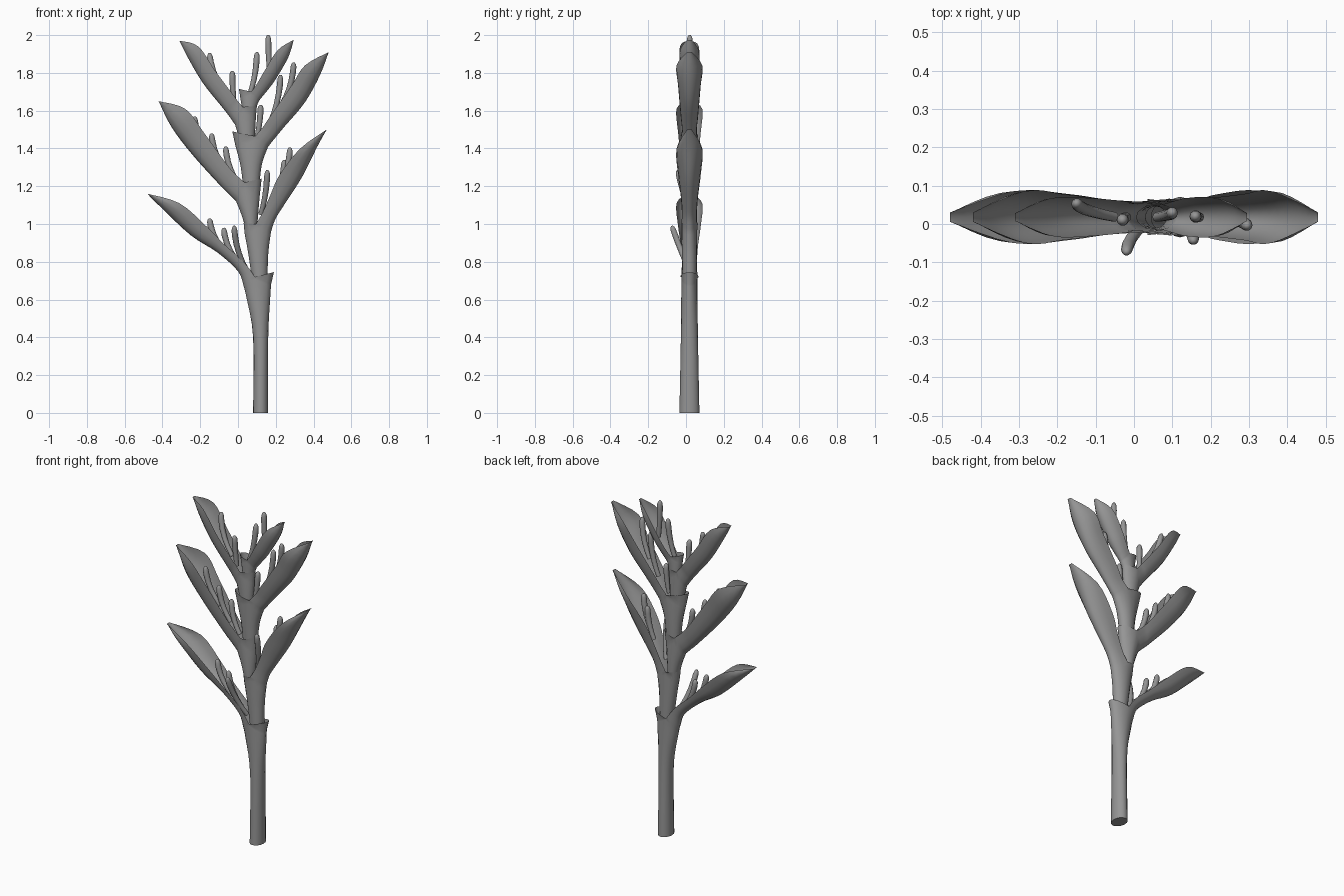
import bpy, bmesh
from math import sin, cos, pi
from mathutils import Vector

cube = bpy.data.objects.get("Cube")
if cube:
    bpy.data.objects.remove(cube)

AXIS_Y = 0.018   # depth of the plane the plant grows in
HALF = 8         # face columns in half a sheath
STEPS = 4        # rings between two control sections

plant = bpy.data.materials.new("plant grey")
plant.use_nodes = True
grey = (0.3, 0.3, 0.3, 1)
plant.diffuse_color = grey
plant.node_tree.nodes["Principled BSDF"].inputs["Base Color"].default_value = grey


def smooth_rows(rows):
    """Catmull-Rom interpolation through rows of numbers."""
    rows = [Vector(r) for r in rows]
    out = []
    for i in range(len(rows) - 1):
        a, b, c = rows[max(i - 1, 0)], rows[i], rows[i + 1]
        d = rows[min(i + 2, len(rows) - 1)]
        for s in range(STEPS):
            t = s / STEPS
            out.append(b + (c - a) * (t / 2)
                       + (a * 2 - b * 5 + c * 4 - d) * (t * t / 2)
                       + (b * 3 - a - c * 3 + d) * (t ** 3 / 2))
    return out + [rows[-1]]


def arc(side, middle, width):
    """U-shaped section from one rim, round the middle, to the other rim."""
    pts = []
    for i in range(HALF + 1):
        a = pi * (i / HALF - 0.5)
        x = side[0] + (middle[0] - side[0]) * cos(a)
        z = side[1] + (middle[1] - side[1]) * cos(a)
        pts.append(Vector((x, AXIS_Y + width * sin(a), z)))
    return pts


def loft(bm, rings, closed=False):
    rows = [[bm.verts.new(p) for p in ring] for ring in rings]
    for low, high in zip(rows, rows[1:]):
        n = len(low)
        for i in range(n if closed else n - 1):
            j = (i + 1) % n
            bm.faces.new((low[i], low[j], high[j], high[i]))
    return rows


def finish(bm, name):
    bmesh.ops.remove_doubles(bm, verts=bm.verts, dist=0.0002)
    bmesh.ops.recalc_face_normals(bm, faces=bm.faces)
    mesh = bpy.data.meshes.new(name)
    bm.to_mesh(mesh)
    bm.free()
    obj = bpy.data.objects.new(name, mesh)
    bpy.context.collection.objects.link(obj)
    mesh.materials.append(plant)
    bpy.ops.object.select_all(action='DESELECT')
    obj.select_set(True)
    bpy.context.view_layer.objects.active = obj
    bpy.ops.object.shade_smooth_by_angle(angle=pi / 3)
    return obj


def bract(name, sheath, notch, collar, leaf, widths, cap=False):
    """Sheath rows: keel x, keel z, back x, back z, half depth.
    Leaf rows: keel x, keel z, rim x, rim z; the last one is the tip."""
    bm = bmesh.new()
    rows = smooth_rows(sheath)
    front, back = [], []
    for i, (kx, kz, fx, fz, w) in enumerate(rows):
        blend = (i / (len(rows) - 1)) ** 3
        mid = Vector(((kx + fx) / 2, (kz + fz) / 2)).lerp(Vector(notch), blend)
        front.append(arc(mid, (kx, kz), w))
        back.append(arc(mid, (fx, fz), w))
    # open blade, folded along its keel
    kx, kz, _, _, w = sheath[-1]
    sections = [(kx, kz, *notch, w)]
    sections += [(*row, wide) for row, wide in zip(leaf, widths)]
    front += [arc(r[2:4], r[:2], r[4]) for r in smooth_rows(sections)[1:]]
    # short flared lip behind the notch
    back.append(arc(notch, collar, w * 1.12))
    base = loft(bm, front)[0]
    base_back = loft(bm, back)[0]
    if cap:
        bm.faces.new(base + base_back[-2:0:-1])
    finish(bm, name)


def floret(name, base, tip, tip_y=AXIS_Y, radius=0.017):
    """Curved finger that leaves the blade sideways and turns upright."""
    a = Vector((base[0], AXIS_Y, base[1]))
    c = Vector((tip[0], tip_y, tip[1]))
    b = Vector((a.x + (c.x - a.x) * 0.95, (a.y + c.y) / 2, a.z + (c.z - a.z) * 0.45))
    bm = bmesh.new()
    rings = []
    for t in (0, 0.2, 0.4, 0.6, 0.8, 0.92, 0.97, 1):
        p = a * (1 - t) ** 2 + b * (2 * t * (1 - t)) + c * t * t
        along = ((b - a) * (1 - t) + (c - b) * t).normalized()
        u = along.cross(Vector((0, 1, 0))).normalized()
        v = along.cross(u)
        r = radius * (0.75 + 0.25 * t) * (1 - max(0, (t - 0.85) / 0.15) ** 2 * 0.9) ** 0.5
        rings.append([p + (u * cos(k * pi / 5) + v * sin(k * pi / 5)) * r for k in range(10)])
    bm.faces.new(loft(bm, rings, True)[-1])
    finish(bm, name)


BROAD = (0.04, 0.046, 0.06, 0.068, 0.012)
SLIM = (0.036, 0.042, 0.05, 0.05, 0.01)

# Stem and bracts, from the lowest up
bract("stem_and_first_bract",
      [(.08, 0, .16, 0, .053), (.08, .4, .16, .4, .045), (.045, .61, .17, .6, .043), (.03, .67, .175, .68, .043)],
      (.09, .72), (.19, .745),
      [(0, .75, .03, .8), (-.11, .85, -.07, .89), (-.25, .94, -.17, .99), (-.41, 1.09, -.31, 1.11),
       (-.48, 1.16, -.48, 1.16)], BROAD, cap=True)
bract("second_bract",
      [(.155, .66, .08, .66, .036), (.16, .84, .055, .84, .04), (.175, .96, .035, .95, .042)],
      (.095, 1), (.03, 1.005),
      [(.2, 1.03, .13, 1.06), (.25, 1.11, .17, 1.15), (.34, 1.25, .22, 1.26), (.42, 1.41, .33, 1.4),
       (.47, 1.5, .47, 1.5)], BROAD)
bract("third_bract",
      [(.045, .94, .1, .94, .034), (.025, 1.03, .105, 1.03, .04), (-.01, 1.12, .115, 1.15, .042)],
      (.035, 1.22), (.125, 1.24),
      [(-.05, 1.16, -.02, 1.27), (-.095, 1.205, -.07, 1.33), (-.24, 1.365, -.185, 1.49),
       (-.35, 1.51, -.28, 1.61), (-.42, 1.65, -.42, 1.65)], BROAD)
bract("fourth_bract",
      [(.11, 1.16, .03, 1.16, .034), (.125, 1.31, .015, 1.3, .04), (.16, 1.41, -.015, 1.42, .042)],
      (.09, 1.465), (-.03, 1.49),
      [(.2, 1.46, .13, 1.51), (.25, 1.52, .17, 1.57), (.355, 1.645, .285, 1.735), (.435, 1.79, .355, 1.84),
       (.48, 1.91, .48, 1.91)], BROAD)
bract("fifth_bract",
      [(.01, 1.4, .085, 1.4, .032), (0, 1.47, .09, 1.48, .035), (-.015, 1.525, .095, 1.57, .037)],
      (.025, 1.62), (.1, 1.625),
      [(-.05, 1.575, 0, 1.65), (-.085, 1.62, -.03, 1.69), (-.185, 1.745, -.12, 1.81),
       (-.265, 1.88, -.21, 1.94), (-.31, 1.97, -.31, 1.97)], SLIM)
bract("sixth_bract",
      [(.085, 1.54, .03, 1.54, .028), (.095, 1.61, .02, 1.62, .03), (.11, 1.65, .012, 1.67, .032)],
      (.07, 1.7), (.005, 1.715),
      [(.125, 1.67, .085, 1.72), (.15, 1.7, .105, 1.75), (.195, 1.76, .14, 1.81), (.265, 1.88, .21, 1.92),
       (.295, 1.975, .295, 1.975)], SLIM)

# Florets sitting in each blade: base, tip and optional depth of the tip
clusters = {
    "first": [((-.05, .84), (-.15, 1.03)), ((.01, .79), (-.075, .98)), ((.05, .75), (-.02, .99), -.075)],
    "second": [((.12, 1.05), (.155, 1.285), -.045), ((.2, 1.15), (.245, 1.34)), ((.22, 1.2), (.275, 1.405), .01)],
    "third": [((-.13, 1.36), (-.23, 1.57)), ((-.06, 1.28), (-.14, 1.48)), ((0, 1.22), (-.065, 1.41), .03)],
    "fourth": [((.1, 1.46), (.12, 1.63)), ((.17, 1.54), (.225, 1.79)), ((.23, 1.63), (.295, 1.855), -.005)],
    "fifth": [((-.05, 1.68), (-.15, 1.905), .055), ((-.02, 1.63), (-.03, 1.81), .01)],
    "sixth": [((.06, 1.68), (.1, 1.91), .03), ((.17, 1.78), (.16, 2), .02)],
}
for cluster, members in clusters.items():
    for number, spec in enumerate(members, 1):
        floret(f"{cluster}_bract_floret_{number}", *spec)
